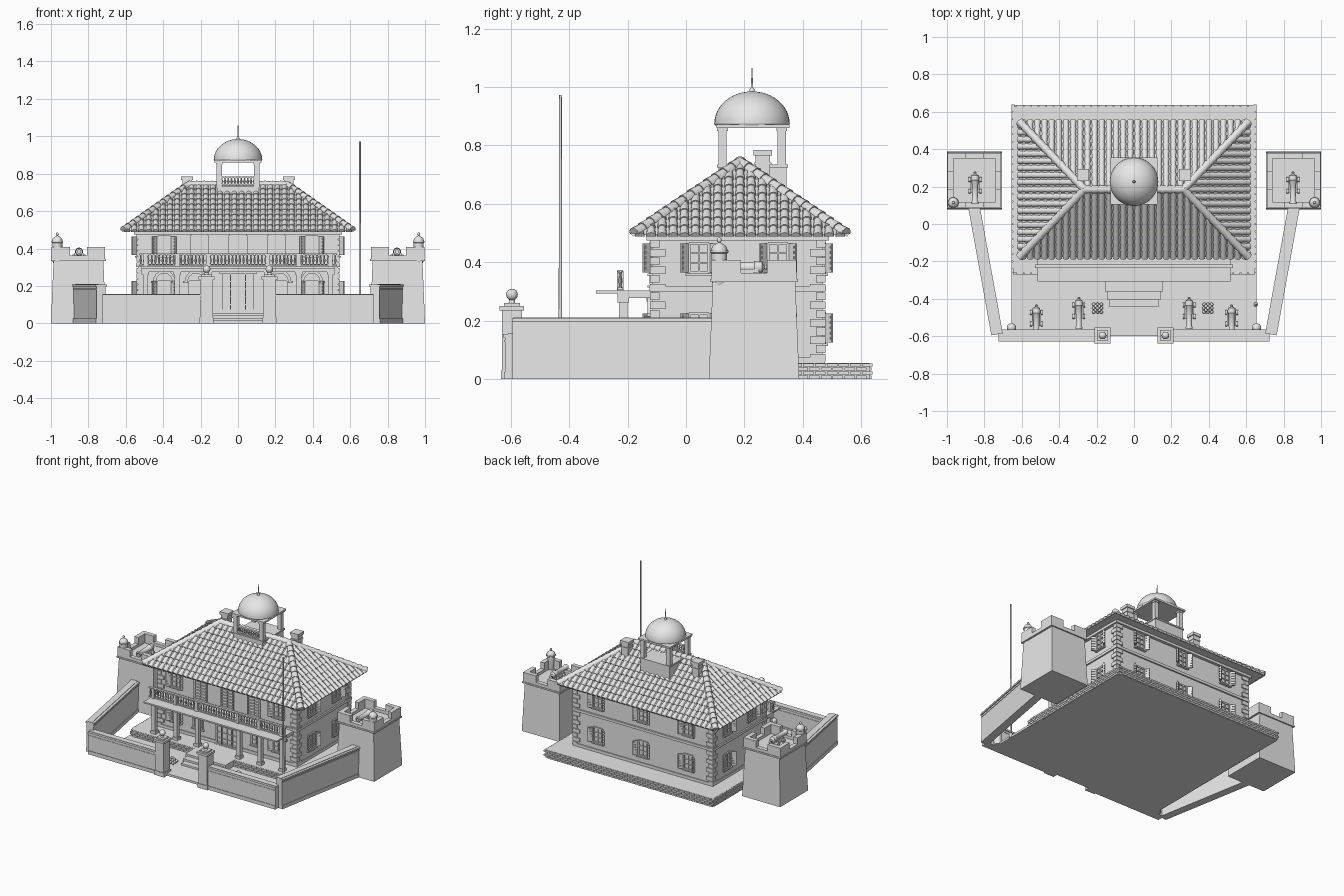
import bpy, bmesh, math
from mathutils import Matrix, Vector

if "Cube" in bpy.data.objects:
    bpy.data.objects.remove(bpy.data.objects["Cube"])

grey = bpy.data.materials.new("pale_stone_grey")
grey.use_nodes = True
grey.diffuse_color = (0.8, 0.8, 0.8, 1)
grey.node_tree.nodes["Principled BSDF"].inputs["Base Color"].default_value = (0.8, 0.8, 0.8, 1)
IDENT = Matrix.Identity(4)
SIDES = (-1, 1)
at = lambda x, y, z=0, turn=0: Matrix.Translation((x, y, z)) @ Matrix.Rotation(turn, 4, 'Z')


def part(name, build, smooth=False):
    bm = bmesh.new()
    build(bm)
    bmesh.ops.recalc_face_normals(bm, faces=bm.faces)
    for f in bm.faces:
        f.smooth = smooth
    me = bpy.data.meshes.new(name)
    bm.to_mesh(me)
    bm.free()
    if smooth:
        me.set_sharp_from_angle(angle=math.radians(40))
    me.materials.append(grey)
    bpy.context.collection.objects.link(bpy.data.objects.new(name, me))


def box(bm, x0, x1, y0, y1, z0, z1, m=IDENT, taper=0):
    size = Matrix.Diagonal((abs(x1 - x0), abs(y1 - y0), z1 - z0, 1))
    mid = Vector((x0 + x1, y0 + y1, z0 + z1)) / 2
    vs = bmesh.ops.create_cube(bm, size=1, matrix=Matrix.Translation(mid) @ size)["verts"]
    for v in vs:
        if taper and v.co.z > mid.z:
            v.co.x -= math.copysign(taper, v.co.x - mid.x)
            v.co.y -= math.copysign(taper, v.co.y - mid.y)
        v.co = m @ v.co


def block(bm, x, y, hx, hy, z0, z1, m=IDENT, taper=0):
    box(bm, x - hx, x + hx, y - hy, y + hy, z0, z1, m, taper)


def lathe(bm, profile, m=IDENT, n=16):
    rings = [[bm.verts.new(m @ Vector((r * math.cos(k * math.tau / n), r * math.sin(k * math.tau / n), z)))
              for k in range(n)] for r, z in profile]
    for a, b in zip(rings, rings[1:]):
        for k in range(n):
            bm.faces.new((a[k - 1], a[k], b[k], b[k - 1]))
    bm.faces.new(rings[0])
    bm.faces.new(rings[-1])


def dome(r, z, h, n=8, lo=0.0):
    return [(max(r * math.cos(a), 0.0005), z + h * math.sin(a))
            for a in [lo + (math.pi / 2 - lo) * i / n for i in range(n + 1)]]


# Ground slab, brick-edged terrace and entrance steps
def terrace(bm):
    box(bm, -0.655, 0.655, -0.6, -0.26, 0, 0.015)
    box(bm, -0.648, 0.648, -0.26, 0.628, 0, 0.055)
    for row in range(4):
        z, shift = row * 0.0138, (row % 2) * 0.02
        for i in range(32):
            x = -0.63 + i * 0.04 + shift
            for y in (0.628, -0.262):
                block(bm, x, y, 0.018, 0.008, z + 0.001, z + 0.0125)
        for i in range(22):
            for s in SIDES:
                block(bm, s * 0.647, -0.24 + i * 0.04 + shift, 0.008, 0.018, z + 0.001, z + 0.0125)


part("terrace", terrace)
part("entrance_steps", lambda bm: [box(bm, -w, w, y, -0.26, 0, z) for w, y, z in
                                   ((0.13, -0.445, 0.028), (0.142, -0.405, 0.042), (0.155, -0.36, 0.056))])


# House body with string course, cornice and corner quoins
def walls(bm):
    box(bm, -0.535, 0.535, -0.115, 0.47, 0.05, 0.5)
    for z0, z1, e in ((0.055, 0.075, 0.006), (0.3, 0.318, 0.01), (0.475, 0.492, 0.02)):
        box(bm, -0.535 - e, 0.535 + e, -0.115 - e, 0.47 + e, z0, z1)


def quoins(bm):
    for sx in SIDES:
        for y, sy in ((-0.115, -1), (0.47, 1)):
            for i in range(14):
                a, b = (0.045, 0.025) if i % 2 else (0.025, 0.045)
                z = 0.06 + i * 0.03
                box(bm, sx * 0.543, sx * (0.535 - a), y + sy * 0.008, y - sy * b, z, z + 0.026)


part("house_walls", walls)
part("corner_quoins", quoins)


# Windows: local x runs along the wall, -y points outwards
def window(bm, m, z, w=0.034, h=0.1, shutters=True, bars=3):
    box(bm, -w, w, -0.002, 0.002, z, z + h, m)
    for s in SIDES:
        block(bm, s * w, 0, 0.005, 0.01, z, z + h, m)
        if shutters:
            hinge = m @ at(s * (w + 0.006), -0.008, 0, -s * 0.8)
            box(bm, 0, s * 0.032, -0.004, 0.004, z, z + h, hinge)
            for k in range(5):
                box(bm, s * 0.005, s * 0.027, -0.007, 0.007, z + 0.01 + k * 0.018, z + 0.019 + k * 0.018, hinge)
    for k in range(bars + 1):
        zz = z + h * k / bars
        t = 0.005 if k in (0, bars) else 0.002
        box(bm, -w, w, -0.009, 0.005, zz - t, zz + t, m)
    box(bm, -0.003, 0.003, -0.009, 0.005, z, z + h, m)
    box(bm, -w - 0.012, w + 0.012, -0.016, 0.005, z - 0.012, z - 0.004, m)


def windows(bm):
    for z in (0.365, 0.125):
        for s in SIDES:
            window(bm, at(s * 0.395, -0.115), z)
            for y in (0.045, 0.315):
                window(bm, at(s * 0.535, y, 0, s * math.pi / 2), z)
        for x in (-0.35, 0, 0.35):
            window(bm, at(x, 0.47, 0, math.pi), z)
    for s in SIDES:
        window(bm, at(s * 0.225, -0.115), 0.125, shutters=False)
    for x in (-0.206, 0, 0.206):
        window(bm, at(x, -0.115), 0.325, 0.045, 0.145, False, 7)


def hoods(bm):
    for x in (-0.395, -0.225, 0.225, 0.395):
        for k in range(9):
            a = math.pi * (k + 0.5) / 9
            m = at(x, -0.12, 0.225) @ Matrix.Rotation(math.pi / 2 - a, 4, 'Y')
            box(bm, -0.011, 0.011, -0.012, 0.01, 0.042, 0.058, m)
        for s in SIDES:
            block(bm, x + s * 0.055, -0.12, 0.014, 0.014, 0.215, 0.227)


def door(bm):
    window(bm, at(0, -0.116), 0.06, 0.08, 0.205, False, 5)
    for x in (-0.04, 0.04):
        block(bm, x, -0.12, 0.003, 0.009, 0.06, 0.265)
    box(bm, -0.1, 0.1, -0.135, -0.11, 0.265, 0.28)


part("windows", windows)
part("window_hoods", hoods)
part("front_door", door)


# Balcony on square columns with a turned balustrade
def balcony(bm):
    box(bm, -0.515, 0.515, -0.308, -0.11, 0.293, 0.303)
    box(bm, -0.515, 0.515, -0.235, -0.195, 0.275, 0.294)
    for s in SIDES:
        box(bm, s * 0.495, s * 0.515, -0.2, -0.11, 0.278, 0.294)
        for x in (0.16, 0.325, 0.495):
            block(bm, s * x, -0.215, 0.014, 0.014, 0.055, 0.28)
            block(bm, s * x, -0.215, 0.02, 0.02, 0.262, 0.277)
            block(bm, s * x, -0.215, 0.019, 0.019, 0.055, 0.075)
            block(bm, s * x, -0.225, 0.011, 0.011, 0.3, 0.37)


BALUSTER = [(0.006, 0), (0.003, 0.15), (0.007, 0.4), (0.003, 0.8), (0.006, 1)]


def balustrade(bm, hw, y, z0, z1, count):
    for z in (z0, z1 - 0.008):
        box(bm, -hw, hw, y - 0.009, y + 0.009, z, z + 0.008)
    for k in range(count):
        x = -hw + 2 * hw * (k + 0.5) / count
        lathe(bm, [(r, z0 + 0.006 + t * (z1 - z0 - 0.012)) for r, t in BALUSTER], at(x, y), 8)


part("balcony", balcony)
part("balcony_balustrade", lambda bm: balustrade(bm, 0.53, -0.225, 0.306, 0.374, 54), True)

# Hipped roof with overlapping barrel tiles
EX, YC, HY, RX, Z0, Z1 = 0.612, 0.185, 0.362, 0.265, 0.493, 0.742


def roof_deck(bm):
    eave = [bm.verts.new((sx * EX, YC + sy * HY, Z0)) for sx, sy in ((-1, -1), (1, -1), (1, 1), (-1, 1))]
    a, b = (bm.verts.new((s * RX, YC, Z1)) for s in SIDES)
    p, q, r, s = eave
    for f in ((p, q, b, a), (q, r, b), (r, s, a, b), (s, p, a), eave):
        bm.faces.new(f)


def tile(bm, a, b, r0, r1):
    d = (b - a).normalized()
    side = d.cross(Vector((0, 0, 1))).normalized()
    up = side.cross(d)
    rings = [[bm.verts.new(c + side * r * math.cos(k * math.pi / 6) + up * (r * math.sin(k * math.pi / 6) - 0.002))
              for k in range(7)] for c, r in ((a, r0), (b, r1))]
    lo, hi = rings
    for k in range(6):
        bm.faces.new((lo[k], lo[k + 1], hi[k + 1], hi[k]))
    bm.faces.new(lo)
    bm.faces.new(hi)


def tile_slope(bm, start, along, length, rise, hip, rows=9):
    count = round(length / 0.038)
    for i in range(count):
        s = (i + 0.5) / count * length
        top = min(1, s / hip, (length - s) / hip)
        for j in range(rows):
            t0, t1 = j / rows, min((j + 1.15) / rows, top)
            if t1 - t0 > 0.01:
                foot = start + along * s
                tile(bm, foot + rise * (t0 - 0.015), foot + rise * t1, 0.0175, 0.0125)


def tile_run(bm, a, b, n):
    for i in range(n):
        tile(bm, a.lerp(b, i / n), a.lerp(b, (i + 1.15) / n), 0.023, 0.018)


def roof_tiles(bm):
    h = Z1 - Z0
    for s in SIDES:
        corner = Vector((-EX, YC + s * HY, Z0))
        tile_slope(bm, corner, Vector((1, 0, 0)), 2 * EX, Vector((0, -s * HY, h)), EX - RX)
        corner = Vector((s * EX, YC - HY, Z0))
        tile_slope(bm, corner, Vector((0, 1, 0)), 2 * HY, Vector((s * (RX - EX), 0, h)), HY)
        for t in SIDES:
            tile_run(bm, Vector((s * EX, YC + t * HY, Z0 + 0.006)), Vector((s * RX, YC, Z1)), 13)
    tile_run(bm, Vector((-RX, YC, Z1)), Vector((RX, YC, Z1)), 13)


def chimneys(bm):
    for s in SIDES:
        for hw, z0, z1 in ((0.025, 0.64, 0.765), (0.029, 0.735, 0.742), (0.032, 0.765, 0.785)):
            block(bm, s * 0.272, 0.263, hw, hw, z0, z1)


part("roof_deck", roof_deck)
part("roof_tiles", roof_tiles, True)
part("chimneys", chimneys)


# Rooftop lookout under a dome
def lookout(bm):
    block(bm, 0, 0.228, 0.112, 0.117, 0.64, 0.725)
    block(bm, 0, 0.228, 0.118, 0.122, 0.725, 0.735)
    for x in (-0.1, 0.1):
        for y in (0.125, 0.328):
            block(bm, x, y, 0.014, 0.014, 0.73, 0.862)
            block(bm, x, y, 0.018, 0.018, 0.85, 0.862)
    block(bm, 0, 0.23, 0.125, 0.125, 0.86, 0.872)


part("lookout", lookout)
part("lookout_balustrade", lambda bm: balustrade(bm, 0.095, 0.122, 0.738, 0.785, 11), True)
part("dome", lambda bm: lathe(bm, [(0.126, 0.868), (0.13, 0.875)] + dome(0.129, 0.875, 0.11, 12), at(0, 0.226), 40), True)
part("spire", lambda bm: lathe(bm, [(0.008, 0.975), (0.008, 0.993), (0.004, 0.998), (0.001, 1.066)], at(0, 0.226)), True)


# Fort walls with coping, plinth and gate piers
def rampart(bm, x0, x1, h, m):
    for z0, z1, e in ((0, h - 0.012, 0.024), (0, 0.025, 0.028), (h - 0.03, h - 0.024, 0.027),
                      (h - 0.014, h - 0.003, 0.031), (h - 0.003, h, 0.014)):
        box(bm, x0, x1, -e, e, z0, z1, m)


def ramparts(bm):
    run = Vector((0.125, 0.69))
    for s in SIDES:
        rampart(bm, s * 0.18, s * 0.725, 0.157, at(0, -0.596))
        rampart(bm, 0, run.length, 0.211, at(s * 0.732, -0.59, 0, math.atan2(run.y, s * run.x)))


def gate_piers(bm):
    for s in SIDES:
        for hw, z0, z1 in ((0.034, 0, 0.235), (0.038, 0, 0.03), (0.042, 0.235, 0.25), (0.028, 0.25, 0.26)):
            block(bm, s * 0.168, -0.596, hw, hw, z0, z1)
        lathe(bm, [(0.012, 0.255), (0.01, 0.27)] + dome(0.02, 0.289, 0.02, 10, -1.1), at(s * 0.168, -0.596))


part("ramparts", ramparts)
part("gate_piers", gate_piers, True)


# Corner bastions with embrasured parapets and sentry turrets
def bastions(bm):
    for s in SIDES:
        x, y = s * 0.853, 0.233
        block(bm, x, y, 0.147, 0.155, 0, 0.34, taper=0.014)
        block(bm, x, y, 0.147, 0.15, 0.333, 0.343)
        for t in SIDES:
            for z, inner in ((0.363, 0), (0.408, 0.045)):
                for u in SIDES:
                    box(bm, x + u * inner, x + u * 0.143, y + t * 0.146, y + t * 0.116, 0.34, z)
                    box(bm, x + t * 0.143, x + t * 0.113, y + u * inner, y + u * 0.146, 0.34, z)


def turrets(bm):
    for s in SIDES:
        lathe(bm, [(0.012, 0.3), (0.027, 0.335), (0.027, 0.43), (0.031, 0.433), (0.031, 0.44)]
              + dome(0.028, 0.44, 0.026, 6)[:-1] + dome(0.008, 0.476, 0.009, 6, -1), at(s * 0.966, 0.114))
        lathe(bm, [(0.025, 0), (0.025, 0.11)] + dome(0.025, 0.11, 0.025, 6), at(s * 0.655, -0.555))


part("bastions", bastions)
part("sentry_turrets", turrets, True)


# Cannons, shot piles and flagpole
def cannon(bm, x, y, z):
    m = at(x, y, z)
    lathe(bm, [(0.004, -0.085), (0.009, -0.08), (0.006, -0.073), (0.02, -0.065), (0.022, -0.04), (0.018, -0.035),
               (0.014, 0.07), (0.019, 0.078), (0.018, 0.086), (0.009, 0.086), (0.009, 0.04)],
          m @ Matrix.Translation((0, 0, 0.042)) @ Matrix.Rotation(math.pi / 2, 4, 'X'), 14)
    for s in SIDES:
        box(bm, s * 0.014, s * 0.024, -0.03, 0.055, 0.01, 0.036, m)
        for dy in (-0.02, 0.042):
            lathe(bm, [(0.013, 0.024), (0.013, 0.034)],
                  m @ Matrix.Translation((0, dy, 0.013)) @ Matrix.Rotation(s * math.pi / 2, 4, 'Y'), 12)
    box(bm, -0.016, 0.016, -0.025, 0.05, 0.01, 0.018, m)


def cannons(bm):
    for s in SIDES:
        cannon(bm, s * 0.295, -0.475, 0.015)
        cannon(bm, s * 0.522, -0.515, 0.015)
        cannon(bm, s * 0.85, 0.195, 0.341)


def shot_piles(bm):
    for x in (-0.195, 0.395):
        for level in range(3):
            n = 3 - level
            for i in range(n * n):
                off = (n - 1) / 2
                lathe(bm, dome(0.01, 0.025 + level * 0.014, 0.01, 6, -1.5),
                      at(x + (i % n - off) * 0.02, -0.45 + (i // n - off) * 0.02), 8)


part("cannons", cannons, True)
part("shot_piles", shot_piles, True)
part("flagpole", lambda bm: lathe(bm, [(0.012, 0), (0.012, 0.03), (0.0065, 0.035), (0.0045, 0.972)], at(0.652, -0.43), 12), True)
